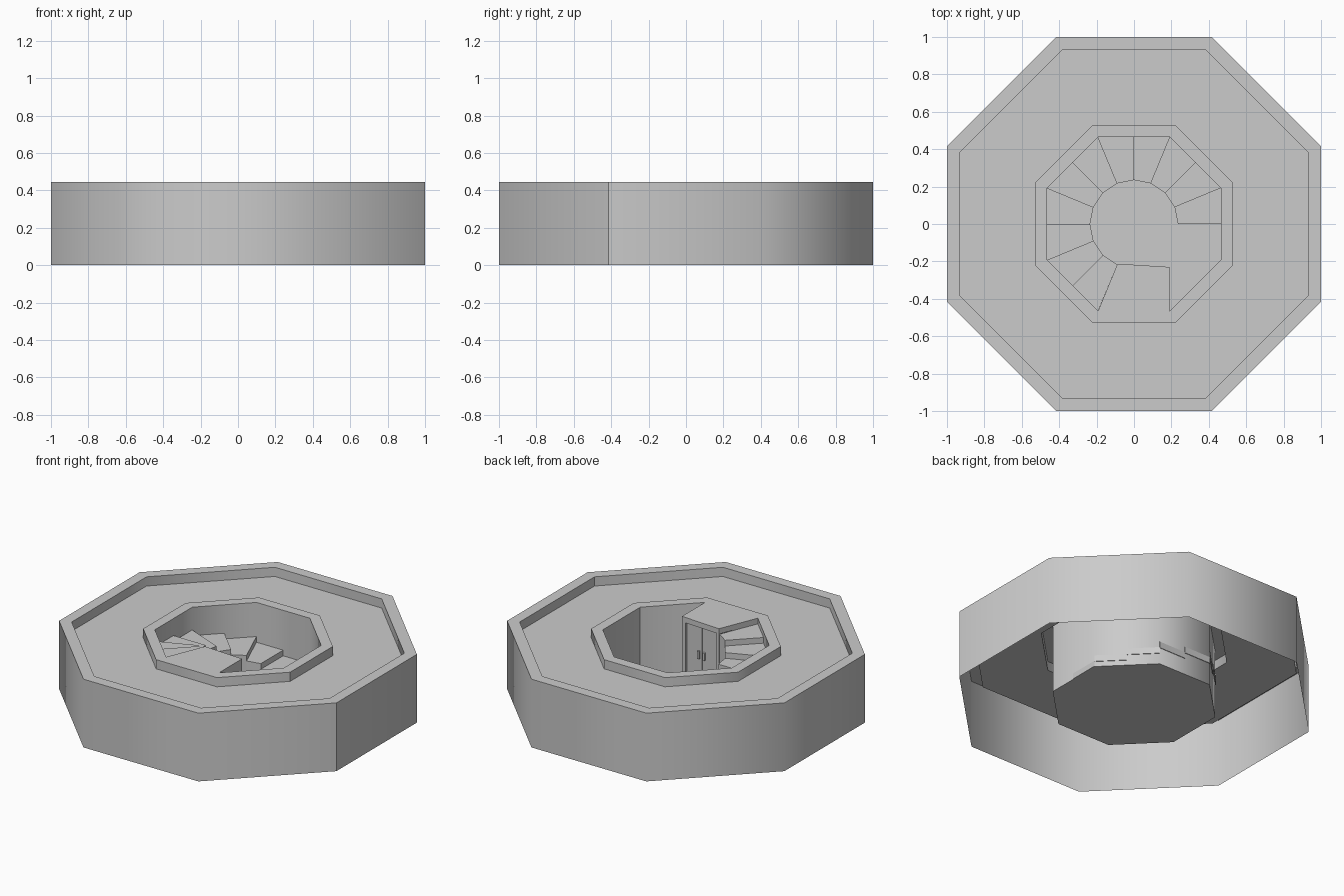
import bpy
from math import radians, cos, sin, pi

if "Cube" in bpy.data.objects:
    bpy.data.objects.remove(bpy.data.objects["Cube"])

TOP, DECK = 0.445, 0.385          # rim height and deck height
WELL, INNER = 0.465, 0.235        # well apothem and stair inner radius
STEPS = 11
RISE = TOP / (STEPS + 1)


def make(name, verts, faces):
    mesh = bpy.data.meshes.new(name)
    mesh.from_pydata(verts, [], faces)
    mesh.update()
    ob = bpy.data.objects.new(name, mesh)
    bpy.context.collection.objects.link(ob)
    return ob


def prism(name, pts, z0, z1):
    """Vertical prism over a counter-clockwise outline."""
    n = len(pts)
    verts = [(x, y, z) for z in (z0, z1) for x, y in pts]
    faces = [tuple(reversed(range(n))), tuple(range(n, 2 * n))]
    faces += [(i, (i + 1) % n, (i + 1) % n + n, i + n) for i in range(n)]
    return make(name, verts, faces)


def polar(r, deg):
    return (r * cos(radians(deg)), r * sin(radians(deg)))


def corner(apothem, k):
    """Octagon outline point at k * 22.5 degrees (odd k is a corner)."""
    return polar(apothem / cos(pi / 8) if k % 2 else apothem, 22.5 * k)


# Octagonal shell: outer wall, rim, deck, curb and well wall, with one open seam
profile = [(1, 0), (1, TOP), (0.93, TOP), (0.93, DECK), (0.53, DECK),
           (0.53, TOP), (WELL, TOP), (WELL, 0)]
rows = len(profile)
verts = [(*corner(a, 2 * i - 1), z) for i in range(9) for a, z in profile]
faces = [(i * rows + j, (i + 1) * rows + j, (i + 1) * rows + j + 1, i * rows + j + 1)
         for i in range(8) for j in range(rows - 1)]
shell = make("octagon_shell", verts, faces)
bpy.context.view_layer.objects.active = shell
shell.select_set(True)
bpy.ops.object.shade_smooth_by_angle(angle=radians(60))

# Well floor
make("well_floor", [(*corner(WELL, 2 * i - 1), 0) for i in range(8)], [tuple(range(8))])

# Winding steps, each a wedge slab on a curved inner wall
for k in range(STEPS):
    top = RISE * (k + 1)
    a, b = 22.5 * k, 22.5 * (k + 1)
    prism(f"step_{k + 1}", [polar(INNER, a), corner(WELL + 0.004, k),
                            corner(WELL + 0.004, k + 1), polar(INNER, b)],
          max(0, top - RISE * 1.1), top)
    if k:
        prism(f"stair_inner_wall_{k + 1}", [polar(INNER, a), polar(INNER + 0.02, a),
                                            polar(INNER + 0.02, b), polar(INNER, b)],
              0, top - RISE)

# Landing, flush with the curb, with a recessed doorway in its front
A, B = polar(INNER - 0.005, 247.5), (0.19, -0.23)
BACK = [(-0.192, -WELL), (0.19, -WELL)]


def front(t, depth=0.0):
    return (A[0] + (B[0] - A[0]) * t, A[1] + (B[1] - A[1]) * t - depth)


def panel(name, t0, t1, d0, d1, z0, z1):
    """Box along the landing front, from depth d0 to d1 behind it."""
    return prism(name, [front(t0, d1), front(t1, d1), front(t1, d0), front(t0, d0)], z0, z1)


LINTEL, RECESS = 0.41, 0.025
prism("landing_top", BACK + [B, A], LINTEL, TOP)
prism("landing_base", BACK + [front(1, RECESS), front(0, RECESS)], 0, LINTEL)
for side, t0, t1 in (("left", 0, 0.07), ("right", 0.91, 1)):
    panel(f"door_post_{side}", t0, t1, 0, RECESS, 0, LINTEL)

# Double doors with handles
for side, t0, t1, h in (("left", 0.075, 0.485, 0.40), ("right", 0.495, 0.905, 0.55)):
    panel(f"door_{side}", t0, t1, 0.017, RECESS, 0.005, LINTEL - 0.01)
    panel(f"door_handle_{side}", h, h + 0.05, 0.002, 0.017, 0.20, 0.25)
